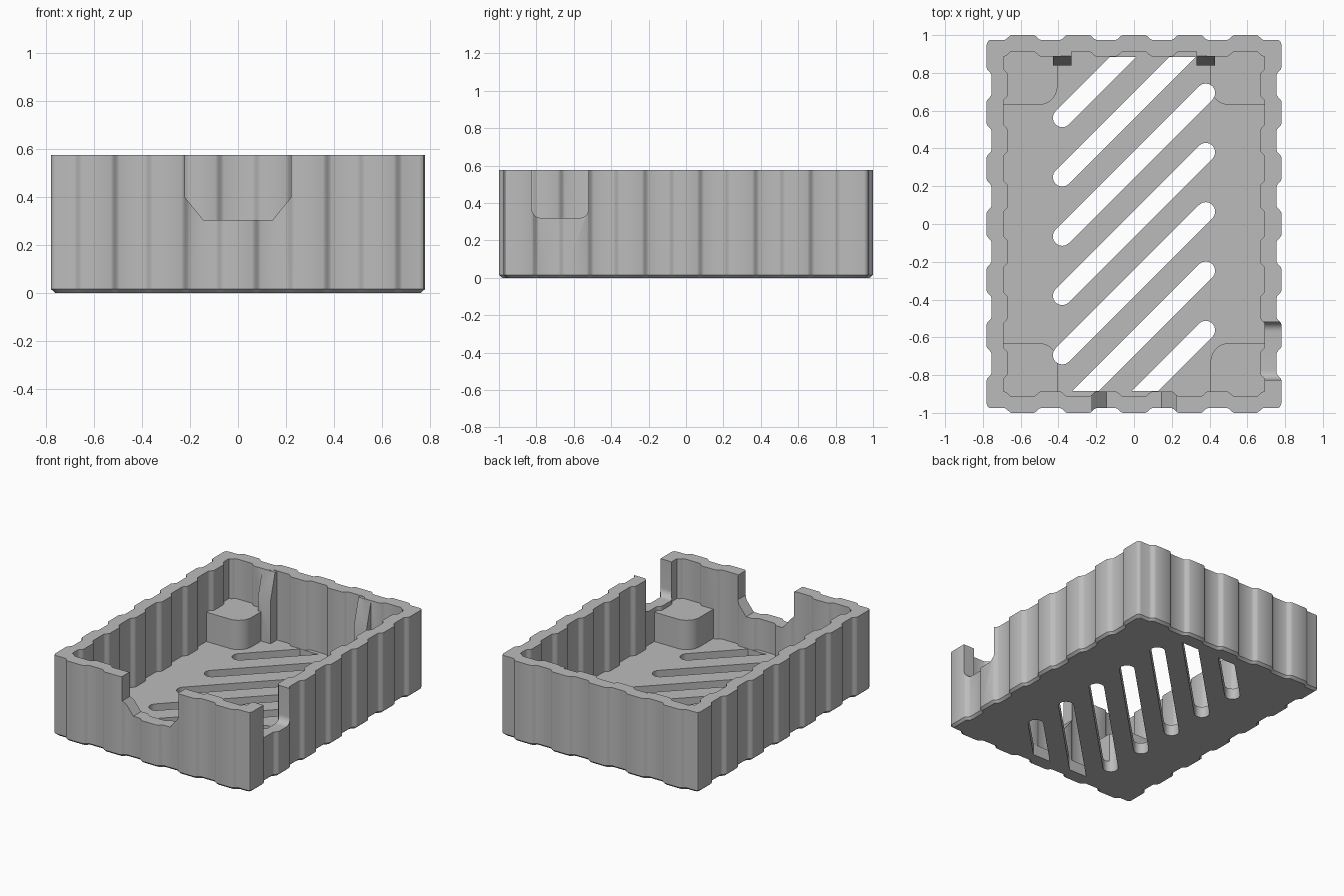
import bpy
import bmesh
from math import sin, cos, pi, radians
from mathutils import Vector

default = bpy.data.objects.get("Cube")
if default:
    bpy.data.objects.remove(default, do_unlink=True)

HALF_X, HALF_Y, HEIGHT, FLOOR = 0.78, 1.0, 0.575, 0.08
WALL, WAVE = 0.088, 0.025
PITCH, CREST, BLEND = 0.295, 0.077, 0.018

grey = bpy.data.materials.new("plain_grey")
grey.use_nodes = True
colour = (0.5, 0.5, 0.5, 1)
grey.diffuse_color = colour
grey.node_tree.nodes["Principled BSDF"].inputs["Base Color"].default_value = colour


def make_object(name, bm):
    bmesh.ops.recalc_face_normals(bm, faces=bm.faces)
    mesh = bpy.data.meshes.new(name)
    bm.to_mesh(mesh)
    bm.free()
    mesh.materials.append(grey)
    obj = bpy.data.objects.new(name, mesh)
    bpy.context.collection.objects.link(obj)
    return obj


def loft(name, rings):
    """Closed solid through rings with equal point counts."""
    bm = bmesh.new()
    loops = [[bm.verts.new(p) for p in ring] for ring in rings]
    n = len(loops[0])
    for a, b in zip(loops, loops[1:]):
        for i in range(n):
            j = (i + 1) % n
            bm.faces.new((a[i], a[j], b[j], b[i]))
    bm.faces.new(loops[0])
    bm.faces.new(loops[-1])
    return make_object(name, bm)


def prism(name, profile, axis, low, high):
    place = {"x": lambda a, b, d: (d, a, b),
             "y": lambda a, b, d: (a, d, b),
             "z": lambda a, b, d: (a, b, d)}[axis]
    return loft(name, [[place(a, b, d) for a, b in profile] for d in (low, high)])


def arc(cx, cy, r, start, end, steps=8):
    angles = [radians(start + (end - start) * i / steps) for i in range(steps + 1)]
    return [(cx + r * cos(t), cy + r * sin(t)) for t in angles]


def wavy_side(waves, limit):
    """Pairs of (distance along side, wave depth) for one scalloped side."""
    pts = []
    for n in range(-waves, waves + 1):
        for side in (-1, 1):
            centre = n * PITCH + side * CREST
            if abs(centre) > limit:
                continue
            for k in range(5):
                u = k / 4
                rise = u * u * (3 - 2 * u)
                depth = rise if side > 0 else 1 - rise
                pts.append((centre + (2 * u - 1) * BLEND, WAVE * depth))
    return pts


def outline(inset, r, z):
    x, y = HALF_X - inset, HALF_Y - inset
    cy = y - WAVE
    half = [(x - r + r * cos(t), -cy + r + r * sin(t)) for t in (-pi / 4, 0)]
    half += [(x - d, t) for t, d in wavy_side(3, 0.85)]
    half += arc(x - r, cy - r, r, 0, 90, 4)
    half += [(-t, y - d) for t, d in wavy_side(2, 0.7)]
    half += arc(-x + r, cy - r, r, 90, 112.5, 1)
    return [(s * a, s * b, z) for s in (1, -1) for a, b in half]


def combine(target, tool, operation):
    tool.hide_render = True
    mod = target.modifiers.new(tool.name, "BOOLEAN")
    mod.operation = operation
    mod.solver = "EXACT"
    mod.object = tool
    bpy.context.view_layer.objects.active = target
    bpy.ops.object.modifier_apply(modifier=mod.name)
    bpy.data.objects.remove(tool, do_unlink=True)


# Scalloped tray with chamfered foot and open cavity
tray = loft("scalloped_tray", [
    outline(0.018, 0.02, 0), outline(0, 0.025, 0.016), outline(0, 0.025, HEIGHT),
    outline(WALL, 0.006, HEIGHT), outline(WALL, 0.006, FLOOR)])

# Corner posts
post = [(0.72, 0.63), (0.72, 0.94), (0.405, 0.94)] + arc(0.505, 0.73, 0.1, 180, 270)
for sx in (-1, 1):
    for sy in (-1, 1):
        shape = [(sx * a, sy * b) for a, b in post]
        combine(tray, prism("corner_post", shape, "z", 0.04, 0.29), "UNION")

# Tapered ribs on the back wall
rib = [(0.94, 0.04), (0.84, 0.04), (0.84, 0.39), (0.89, 0.572), (0.94, 0.572)]
for x in (-0.38, 0.38):
    combine(tray, prism("back_rib", rib, "x", x - 0.05, x + 0.05), "UNION")

# Diagonal floor slots, trimmed square at the front and back walls
R, END_X, END_Y = 0.05, 0.38, 0.885
for k in range(-3, 4):
    b = k * 0.314
    wide = R * 2 ** 0.5
    if b + END_X > END_Y:
        shape = [(END_Y - b + wide, END_Y), (END_Y - b - wide, END_Y)]
    else:
        shape = arc(END_X, END_X + b, R, -45, 135)
    if b - END_X < -END_Y:
        shape += [(-END_Y - b - wide, -END_Y), (-END_Y - b + wide, -END_Y)]
    else:
        shape += arc(-END_X, b - END_X, R, 135, 315)
    combine(tray, prism("floor_slot", shape, "z", -0.1, 0.35), "DIFFERENCE")

# Front opening with sloped lower corners
opening = [(-0.222, 0.7), (-0.222, 0.4), (-0.145, 0.305),
           (0.145, 0.305), (0.222, 0.4), (0.222, 0.7)]
combine(tray, prism("front_opening", opening, "y", -1.1, -0.8), "DIFFERENCE")

# Side opening with rounded lower corners
opening = [(-0.52, 0.7), (-0.825, 0.7)]
opening += arc(-0.775, 0.37, 0.05, 180, 270) + arc(-0.57, 0.37, 0.05, 270, 360)
combine(tray, prism("side_opening", opening, "x", 0.6, 0.9), "DIFFERENCE")

# Round-ended grooves along the inner side walls
for x in (-0.675, 0.675):
    bm = bmesh.new()
    bmesh.ops.create_uvsphere(bm, u_segments=20, v_segments=11, radius=0.04)
    for v in bm.verts:
        stretch = 0.37 if v.co.z > 0 else -0.37
        v.co = Vector((x + v.co.x, v.co.z + stretch, 0.5 + v.co.y))
    combine(tray, make_object("side_groove", bm), "DIFFERENCE")

# Smooth curved walls, crisp corners
bpy.ops.object.select_all(action="DESELECT")
tray.select_set(True)
bpy.context.view_layer.objects.active = tray
bpy.ops.object.shade_smooth_by_angle(angle=radians(30))
